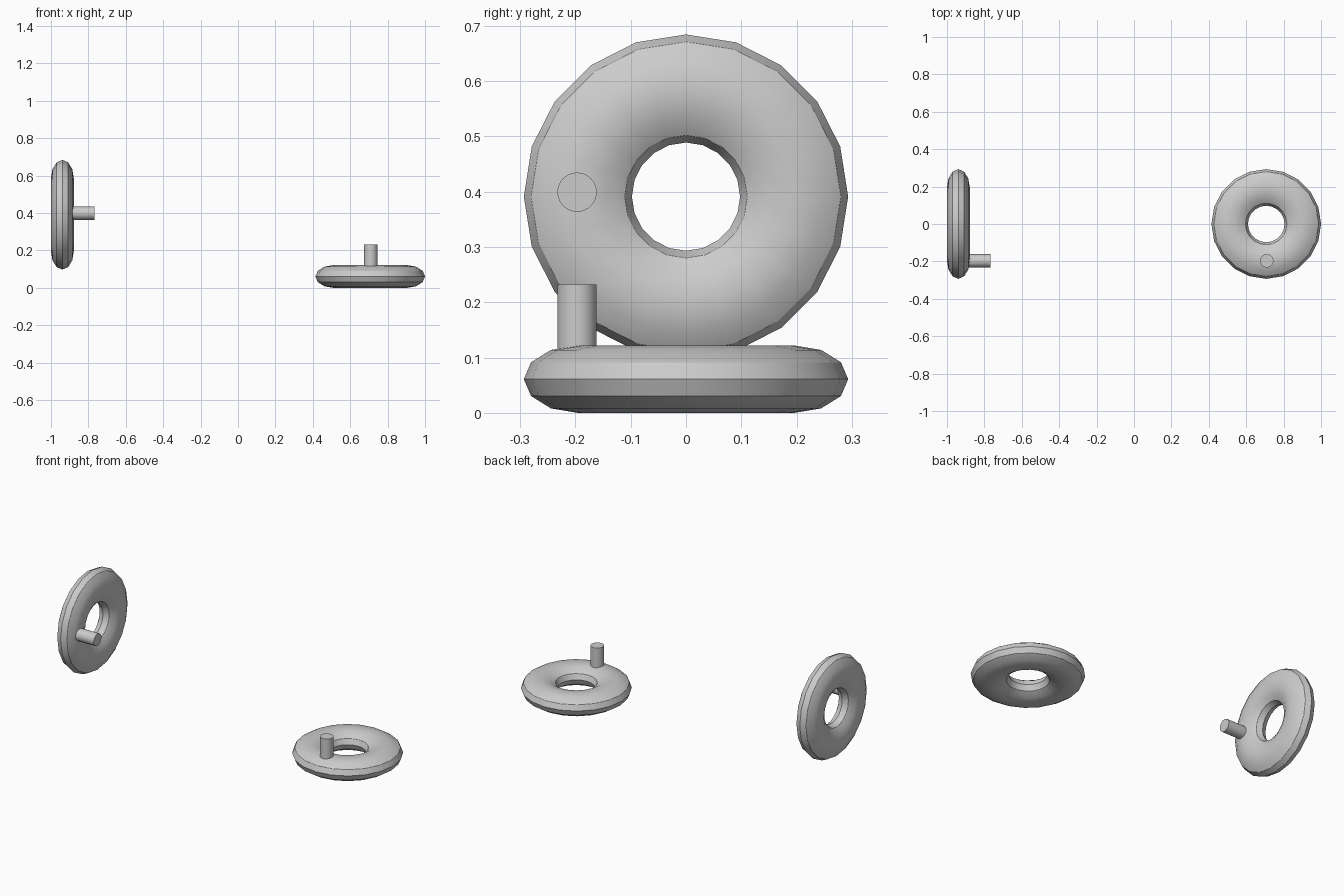
import bpy, bmesh, math
from mathutils import Matrix, Vector

if "Cube" in bpy.data.objects:
    bpy.data.objects.remove(bpy.data.objects["Cube"])

MAJOR, MINOR, HALF = 0.1955, 0.0977, 0.061   # ring radius, tube radius, half thickness


def finish(name, bm, matrix):
    bmesh.ops.recalc_face_normals(bm, faces=bm.faces)
    mesh = bpy.data.meshes.new(name)
    bm.to_mesh(mesh)
    bm.free()
    ob = bpy.data.objects.new(name, mesh)
    bpy.context.collection.objects.link(ob)
    ob.matrix_world = matrix
    bpy.ops.object.select_all(action='DESELECT')
    ob.select_set(True)
    bpy.context.view_layer.objects.active = ob
    bpy.ops.object.shade_smooth_by_angle(angle=math.radians(30))
    return ob


def ring(name, matrix, around=20, sides=12):
    # flattened torus: elliptical section swept round the local z axis
    bm = bmesh.new()
    loops = []
    for i in range(around):
        a = 2 * math.pi * i / around
        loop = []
        for j in range(sides):
            b = 2 * math.pi * j / sides
            r = MAJOR + MINOR * math.cos(b)
            loop.append(bm.verts.new((r * math.cos(a), r * math.sin(a), HALF * math.sin(b))))
        loops.append(loop)
    for i in range(around):
        p, q = loops[i], loops[(i + 1) % around]
        for j in range(sides):
            k = (j + 1) % sides
            bm.faces.new((p[j], q[j], q[k], p[k]))
    return finish(name, bm, matrix)


def peg(name, matrix, offset):
    # handle standing on the ring's upper face
    bottom, top = 0.05, 0.171
    bm = bmesh.new()
    bmesh.ops.create_cone(bm, cap_ends=True, segments=32, radius1=0.0355,
                          radius2=0.0355, depth=top - bottom)
    move = Matrix.Translation(Vector((offset, -0.197, (top + bottom) / 2)))
    return finish(name, bm, matrix @ move)


# lying wheel on the right, upright wheel on the left facing +x
lying = Matrix.Translation((0.707, 0, HALF))
upright = Matrix.Translation((-0.939, 0, 0.391)) @ Matrix.Rotation(math.pi / 2, 4, 'Y')

for label, matrix, offset in (("lying", lying, 0.003), ("upright", upright, -0.008)):
    ring(label + "_wheel", matrix)
    peg(label + "_handle", matrix, offset)
